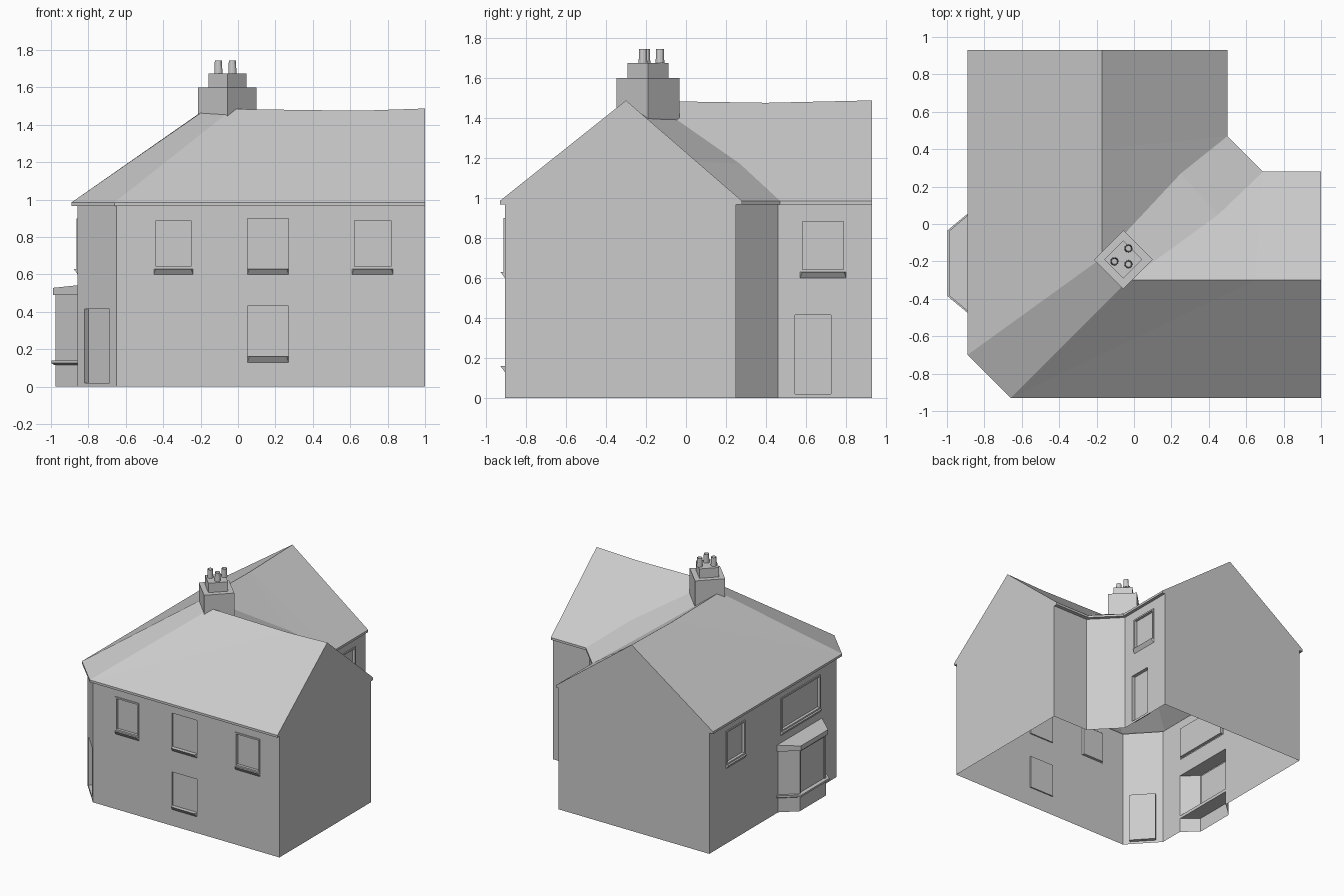
import bpy
import bmesh
from mathutils import Vector

if "Cube" in bpy.data.objects:
    bpy.data.objects.remove(bpy.data.objects["Cube"])

grey = bpy.data.materials.new("plain_grey")
grey.use_nodes = True
grey.diffuse_color = (0.6, 0.6, 0.6, 1)
grey.node_tree.nodes["Principled BSDF"].inputs["Base Color"].default_value = (0.6, 0.6, 0.6, 1)

EAVE, SOFFIT, RIDGE = 0.985, 0.967, 1.487


def finish(name, faces, closed=False):
    """Make an object from a list of faces given as point lists."""
    bm = bmesh.new()
    for points in faces:
        bm.faces.new([bm.verts.new(p) for p in points])
    bmesh.ops.remove_doubles(bm, verts=bm.verts, dist=0.0002)
    if closed:
        bmesh.ops.recalc_face_normals(bm, faces=bm.faces)
    mesh = bpy.data.meshes.new(name)
    bm.to_mesh(mesh)
    bm.free()
    mesh.materials.append(grey)
    obj = bpy.data.objects.new(name, mesh)
    bpy.context.collection.objects.link(obj)
    return obj


def bridge(lower, upper, loop=True):
    """Quads between two point rows."""
    n = len(lower)
    return [[lower[i], lower[(i + 1) % n], upper[(i + 1) % n], upper[i]]
            for i in range(n if loop else n - 1)]


def loft(name, rings):
    """Closed solid through a stack of rings."""
    faces = [rings[0][::-1], rings[-1]]
    for low, high in zip(rings, rings[1:]):
        faces += bridge(low, high)
    return finish(name, faces, True)


# Each style is a run of (inset, depth) rings stepping from wall to pane
STYLES = {
    "frame": [(0, 0), (0, 0.007), (0.012, 0.007), (0.012, -0.015)],
    "plain": [(0, 0), (0, -0.01)],
    "door": [(0, 0), (0, -0.028)],
}


def wall(name, a, b, height, openings=()):
    """Wall from a to b, outside on the right hand, with openings (u0, u1, z0, z1, style)."""
    a, b = Vector((*a, 0)), Vector((*b, 0))
    length = (b - a).length
    along = (b - a).normalized()
    out = Vector((along.y, -along.x, 0))

    def at(u, z, depth=0):
        return a + along * u + out * depth + Vector((0, 0, z))

    def rect(u0, u1, z0, z1, depth=0):
        return [at(u0, z0, depth), at(u1, z0, depth), at(u1, z1, depth), at(u0, z1, depth)]

    us = sorted({0, length, *[u for o in openings for u in o[:2]]})
    zs = sorted({0, height, *[z for o in openings for z in o[2:4]]})
    faces = []
    for u0, u1 in zip(us, us[1:]):
        for z0, z1 in zip(zs, zs[1:]):
            mu, mz = (u0 + u1) / 2, (z0 + z1) / 2
            if not any(o[0] < mu < o[1] and o[2] < mz < o[3] for o in openings):
                faces.append(rect(u0, u1, z0, z1))
    for u0, u1, z0, z1, style in openings:
        if style == "open":
            continue
        rings = [rect(u0 + i, u1 - i, z0 + i, z1 - i, d) for i, d in STYLES[style]]
        for outer, inner in zip(rings, rings[1:]):
            faces += bridge(outer, inner)
        faces.append(rings[-1])
    finish(name, faces)


    # Wedge sills under the windows
    for i, (u0, u1, z0, z1, style) in enumerate(openings):
        if style in ("frame", "plain") and not name.startswith("bay"):
            low = z0 - 0.03
            ends = [[at(u0, low), at(u0 + 0.01, z0, 0.022), at(u0, z0)],
                    [at(u1, low), at(u1 - 0.01, z0, 0.022), at(u1, z0)]]
            loft(f"{name}_sill_{i + 1}", ends)


# Wall plan, running anticlockwise
front_l, front_r = (-0.65, -0.905), (1, -0.905)
inner_end, inner_a = (1, 0.25), (0.68, 0.25)
inner_b, back_r = (0.475, 0.46), (0.475, 0.93)
back_l, corner = (-0.857, 0.93), (-0.857, -0.68)

wall("front_wall", front_l, front_r, SOFFIT, [
    (0.20, 0.41, 0.63, 0.90, "frame"),
    (0.70, 0.92, 0.63, 0.90, "plain"),
    (1.26, 1.48, 0.63, 0.90, "frame"),
    (0.70, 0.92, 0.16, 0.43, "plain")])
wall("inner_wall", inner_end, inner_a, SOFFIT)
wall("inner_corner_wall", inner_a, inner_b, SOFFIT)
wall("courtyard_wall", inner_b, back_r, SOFFIT, [
    (0.11, 0.34, 0.63, 0.895, "frame"),
    (0.085, 0.265, 0.02, 0.415, "door")])
wall("bay_side_wall".replace("bay_", "street_"), back_l, corner, SOFFIT, [
    (0.21, 0.45, 0.63, 0.90, "frame"),
    (0.90, 1.40, 0.63, 0.90, "frame"),
    (0.87, 1.41, 0, 0.53, "open")])
wall("entrance_wall", corner, front_l, SOFFIT, [(0.054, 0.253, 0.02, 0.415, "door")])

# Roof plan: eave corners and ridge points
def eave(x, y, z=EAVE):
    return Vector((x, y, z))


e1, e2, e3, e4 = eave(1, -0.93), eave(-0.66, -0.93), eave(-0.89, -0.70), eave(-0.89, 0.93)
e5, e6, e7, e8 = eave(0.50, 0.93), eave(0.50, 0.47), eave(0.69, 0.28), eave(1, 0.28)
a_in, a_mid, a_end = eave(-0.03, -0.30, 1.484), eave(0.65, -0.30, 1.475), eave(1, -0.30, RIDGE)
b_in, b_mid, b_end = eave(-0.17, -0.18, 1.484), eave(-0.17, 0.40, 1.475), eave(-0.17, 0.93, RIDGE)
v6, v7 = eave(0.25, 0.27, 1.17), eave(0.45, 0.05, 1.183)

roof = [
    [e2, e1, a_end, a_mid], [e2, a_mid, a_in],
    [e3, e2, a_in, b_in],
    [e4, e3, b_mid, b_end], [e3, b_in, b_mid],
    [e6, e5, b_end, b_mid], [v6, e6, b_mid], [b_in, v6, b_mid],
    [e7, e6, v6, v7], [v7, v6, b_in, a_in],
    [e8, e7, a_mid, a_end], [e7, v7, a_mid], [v7, a_in, a_mid],
]
finish("roof", roof)


# Fascia and soffit along each eave run
def eaves(name, edge, plan):
    low = [Vector((p.x, p.y, SOFFIT)) for p in edge]
    inner = [Vector((*p, SOFFIT)) for p in plan]
    finish(name, bridge(low, edge, False) + bridge(inner, low, False))


eaves("outer_eaves", [e4, e3, e2, e1], [back_l, corner, front_l, front_r])
eaves("inner_eaves", [e8, e7, e6, e5], [inner_end, inner_a, inner_b, back_r])


# Gable end walls, including the eave ends
def gable(name, a, b, tip_a, tip_b, peak):
    finish(name, [[Vector((*a, 0)), Vector((*b, 0)), Vector((*b, SOFFIT)),
                   Vector((tip_b.x, tip_b.y, SOFFIT)), tip_b, peak, tip_a,
                   Vector((tip_a.x, tip_a.y, SOFFIT)), Vector((*a, SOFFIT))]])


gable("side_gable", front_r, inner_end, e1, e8, a_end)
gable("back_gable", back_r, back_l, e5, e4, b_end)


# Bay window: walls, sill band and lean-to roof
def bay_ring(grow, z, z_wall=None):
    g = grow
    z_wall = z if z_wall is None else z_wall
    return [Vector((-0.857, 0.06 + g, z_wall)), Vector((-0.975 - g, -0.045 + g / 2, z)),
            Vector((-0.975 - g, -0.375 - g / 2, z)), Vector((-0.857, -0.48 - g, z_wall))]


plan = [p.xy for p in bay_ring(0, 0)]
wall("bay_left_wall", plan[0], plan[1], 0.49)
wall("bay_front_wall", plan[1], plan[2], 0.49, [(0.015, 0.315, 0.14, 0.475, "plain")])
wall("bay_right_wall", plan[2], plan[3], 0.49)
loft("bay_sill", [bay_ring(0.005, 0.115), bay_ring(0.022, 0.125), bay_ring(0.022, 0.14)])
loft("bay_roof", [bay_ring(0.014, 0.49), bay_ring(0.014, 0.528, 0.542)])


# Chimney stack, cap and pots
def diamond(r, z):
    x, y = -0.057, -0.19
    return [Vector(p) for p in ((x + r, y, z), (x, y + r, z), (x - r, y, z), (x, y - r, z))]


loft("chimney_stack", [diamond(0.157, 1.37), diamond(0.157, 1.60)])
loft("chimney_cap", [diamond(0.102, 1.60), diamond(0.102, 1.675)])
for i, (x, y) in enumerate([(-0.105, -0.20), (-0.03, -0.13), (-0.03, -0.215)]):
    bm = bmesh.new()
    bmesh.ops.create_cone(bm, cap_ends=True, segments=12, radius1=0.022, radius2=0.019, depth=0.07)
    top = max(bm.faces, key=lambda f: f.calc_center_median().z)
    bmesh.ops.inset_region(bm, faces=[top], thickness=0.004)
    bmesh.ops.translate(bm, verts=top.verts, vec=(0, 0, -0.03))
    mesh = bpy.data.meshes.new("chimney_pot")
    bm.to_mesh(mesh)
    bm.free()
    mesh.materials.append(grey)
    pot = bpy.data.objects.new(f"chimney_pot_{i + 1}", mesh)
    pot.location = (x, y, 1.708)
    bpy.context.collection.objects.link(pot)
